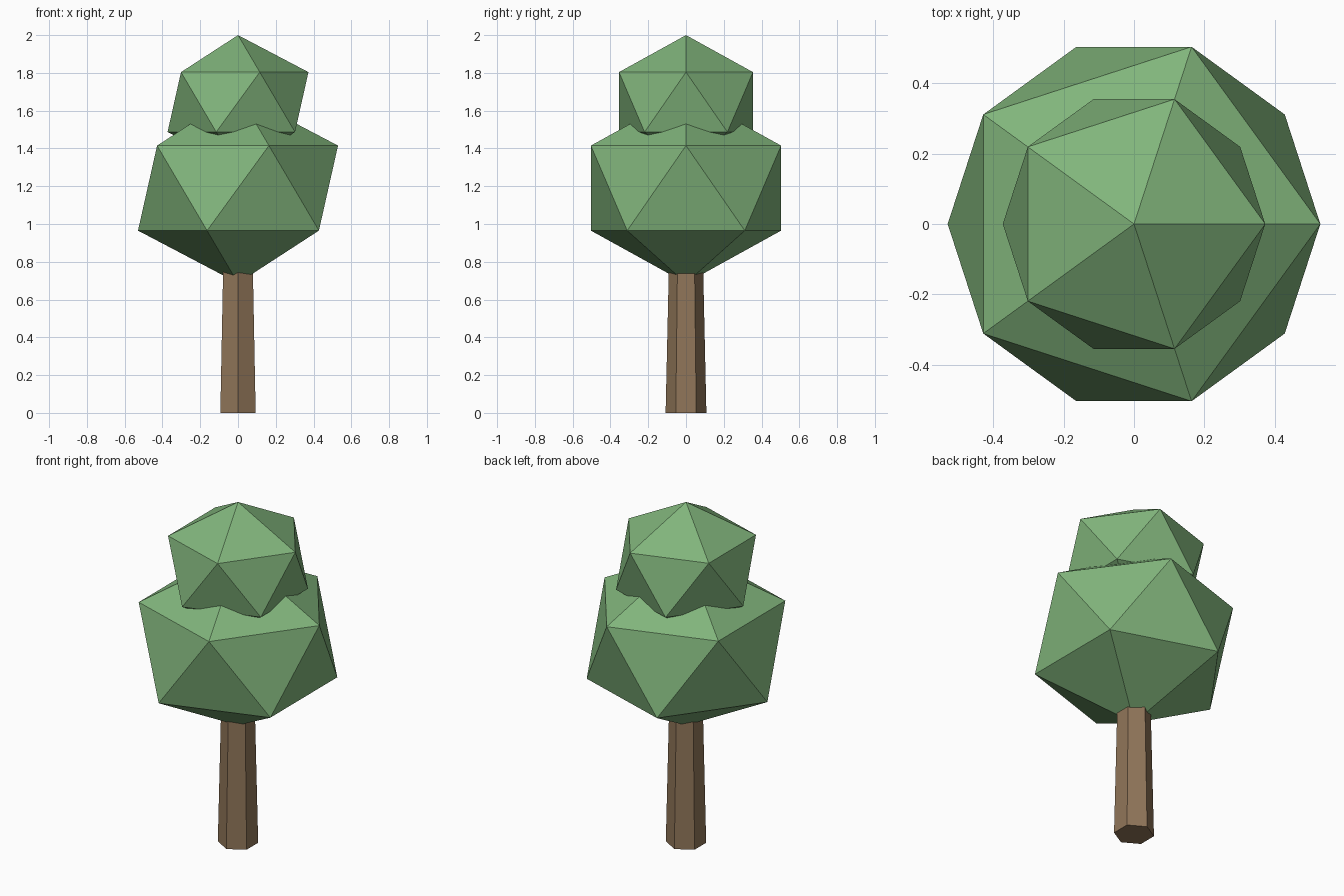
import bpy

if "Cube" in bpy.data.objects:
    bpy.data.objects.remove(bpy.data.objects["Cube"])


def material(name, color):
    m = bpy.data.materials.new(name)
    m.diffuse_color = (*color, 1)
    m.use_nodes = True
    m.node_tree.nodes["Principled BSDF"].inputs["Base Color"].default_value = m.diffuse_color
    return m


bark = material("bark", (0.28, 0.18, 0.10))
leaf = material("leaf", (0.22, 0.46, 0.20))

# Six-sided tapered trunk, its top buried in the foliage
TRUNK_HEIGHT = 0.8
bpy.ops.mesh.primitive_cone_add(vertices=6, radius1=0.108, radius2=0.09,
                                depth=TRUNK_HEIGHT,
                                location=(0, 0, TRUNK_HEIGHT / 2))
trunk = bpy.context.object
trunk.name = "trunk"
trunk.data.materials.append(bark)


# Foliage: slightly flattened low-poly icospheres
def foliage(name, radius, z):
    bpy.ops.mesh.primitive_ico_sphere_add(subdivisions=1, radius=radius,
                                          location=(0, 0, z))
    ob = bpy.context.object
    ob.name = name
    ob.scale.z = 0.85
    bpy.ops.object.transform_apply(location=False, rotation=False, scale=True)
    ob.data.materials.append(leaf)


foliage("lower_foliage", 0.592, 1.19)
foliage("upper_foliage", 0.417, 1.6455)
